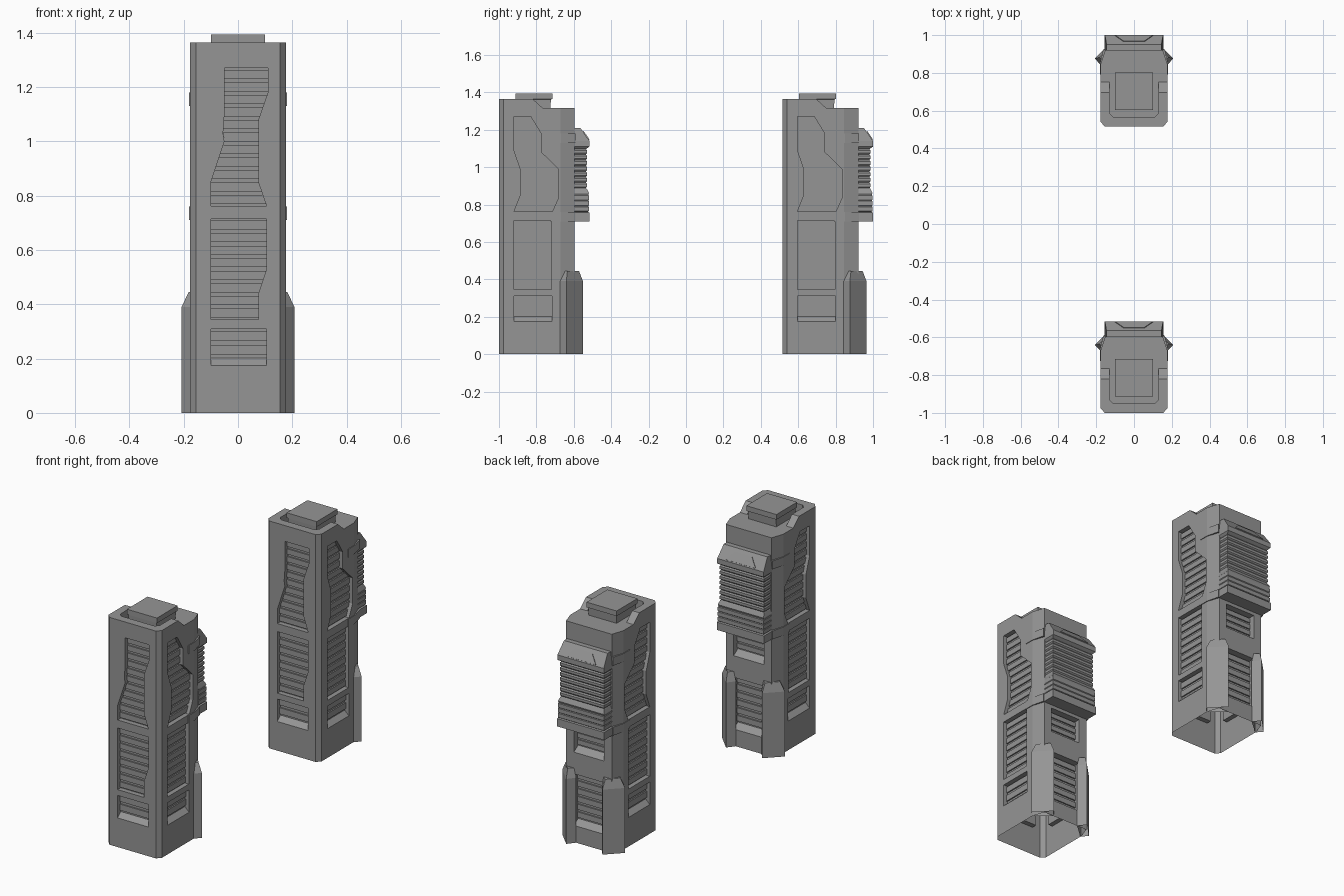
import bpy, bmesh

if "Cube" in bpy.data.objects:
    bpy.data.objects.remove(bpy.data.objects["Cube"])

SPACING = 1.516      # distance between the two towers
W, BACK = 0.177, 0.405
parts = []
grey = bpy.data.materials.new('dark_grey')
grey.diffuse_color = (0.3, 0.3, 0.3, 1)
grey.use_nodes = True
grey.node_tree.nodes["Principled BSDF"].inputs["Base Color"].default_value = grey.diffuse_color


def solids(name, lofts, open_bottom=False, keep=True):
    """Each loft is a list of equal-length point rings, capped at both ends."""
    bm = bmesh.new()
    for rings in lofts:
        vs = [[bm.verts.new(p) for p in r] for r in rings]
        n = len(vs[0])
        for a, b in zip(vs, vs[1:]):
            for i in range(n):
                j = (i + 1) % n
                bm.faces.new((a[i], a[j], b[j], b[i]))
        bm.faces.new(vs[0][::-1])
        bm.faces.new(vs[-1])
    bmesh.ops.recalc_face_normals(bm, faces=bm.faces[:])
    if open_bottom:
        drop_bottom(bm)
    me = bpy.data.meshes.new(name)
    bm.to_mesh(me)
    bm.free()
    me.materials.append(grey)
    ob = bpy.data.objects.new(name, me)
    bpy.context.collection.objects.link(ob)
    if keep:
        parts.append(ob)
    return ob


def drop_bottom(bm):
    low = [f for f in bm.faces if all(abs(v.co.z) < 1e-4 for v in f.verts)]
    bmesh.ops.delete(bm, geom=low, context='FACES')


def flat(plan, z):
    return [(x, y, z) for x, y in plan]


def both(half):
    """Close a half plan (x > 0) into a symmetric outline."""
    return half + [(-x, y) for x, y in reversed(half)]


def rect(w, y0, y1):
    return both([(w, y0), (w, y1)])


# Wall mappings: u along the wall, d into the wall, z up
walls = {
    'front': lambda u, d, z: (u, d, z),
    'right': lambda u, d, z: (W - d, u, z),
    'left': lambda u, d, z: (d - W, u, z),
    'back': lambda u, d, z: (u, BACK - d, z),
}


def box2(u0, u1, z0, z1):
    return [(u0, z1), (u1, z1), (u1, z0), (u0, z0)]


front_panels = [
    [(-.05, 1.27), (.11, 1.27), (.11, 1.18), (.075, 1.08), (.075, .85),
     (.105, .763), (-.1, .763), (-.1, .85), (-.05, 1.0), (-.055, 1.03), (-.05, 1.1)],
    [(-.1, .715), (.105, .715), (.105, .53), (.075, .44), (.075, .345), (-.1, .345)],
    box2(-.1, .105, .175, .31)]
side_panels = [
    [(.08, 1.27), (.17, 1.27), (.225, 1.18), (.225, 1.08), (.318, .99), (.318, .835),
     (.285, .762), (.08, .762), (.115, .85), (.115, .99), (.08, 1.09)],
    box2(.08, .28, .345, .715),
    box2(.08, .283, .175, .31)]
back_panels = [box2(-.1, .1, .54, .69), box2(-.1, .1, .1, .41)]
panels = [('front', p, .03) for p in front_panels]
panels += [(s, p, .028) for s in ('right', 'left') for p in side_panels]
panels += [('back', p, .04) for p in back_panels]


def extent(poly, z):
    us = []
    for (u0, z0), (u1, z1) in zip(poly, poly[1:] + poly[:1]):
        if min(z0, z1) <= z <= max(z0, z1) and z0 != z1:
            us.append(u0 + (u1 - u0) * (z - z0) / (z1 - z0))
    return min(us), max(us)


# Main shell: chamfered plan, then roof step, roof well and wall recesses cut out
plan = both([(.155, 0), (W, .025), (W, .33), (.152, BACK)])
body = solids('tower_body', [[flat(plan, 0), flat(plan, 1.365)]], keep=False)
step = [(.125, 1.415), (.235, 1.315), (.6, 1.315), (.6, 1.415)]
well = both([(.11, .05), (.13, .07), (.13, .32)])
cutters = [
    solids('roof_step_cutter', [[[(x, y, z) for y, z in step] for x in (-.3, .3)]], keep=False),
    solids('roof_well_cutter', [[flat(well, 1.315), flat(well, 1.45)]], keep=False),
    solids('recess_cutter', [[[walls[s](u, d, z) for u, z in p] for d in (-.05, dep)]
                             for s, p, dep in panels], keep=False)]
for c in cutters:
    c.hide_render = True
    m = body.modifiers.new(c.name, 'BOOLEAN')
    m.operation, m.solver, m.object = 'DIFFERENCE', 'EXACT', c
dg = bpy.context.evaluated_depsgraph_get()
bm = bmesh.new()
bm.from_mesh(bpy.data.meshes.new_from_object(body.evaluated_get(dg)))
drop_bottom(bm)                      # the shell is open underneath
body.modifiers.clear()
bm.to_mesh(body.data)
bm.free()
for c in cutters:
    bpy.data.objects.remove(c)
parts.append(body)

# Louvre slats and sloped sills inside the recesses
for s, poly, dep in panels:
    f = walls[s]
    lo, hi = min(z for _, z in poly), max(z for _, z in poly)
    lofts = []
    if hi - lo < .2 or s == 'back':
        tri = [(0, lo), (dep, lo), (dep, lo + .027)]
        lofts.append([[f(u, d, z) for d, z in tri] for u in extent(poly, lo + .01)])
        lo += .03
    n = max(2, round((hi - lo) / .045))
    pitch = (hi - lo) / n
    for i in range(n):
        z0, z1 = lo + pitch * (i + .15), lo + pitch * (i + .85)
        (a0, a1), (b0, b1) = extent(poly, z0), extent(poly, z1)
        quad = [(a0, z0), (a1, z0), (b1, z1), (b0, z1)]
        lofts.append([[f(u, d, z) for u, z in quad] for d in (dep, dep - .008)])
    solids(s + '_louvres', lofts)

# Roof hatch: neck with a slightly wider lid
hatch = [(.092, .095, .275, 1.315), (.094, .093, .278, 1.362), (.1, .088, .285, 1.364), (.1, .088, .285, 1.395)]
solids('roof_hatch', [[flat(rect(w, y0, y1), z) for w, y0, y1, z in hatch]])

# Ribbed pod on the back wall: (half width, outer y, z) from the bottom up
pod = [(.157, .484, .71), (.157, .484, .757), (.148, .474, .76)]
for i in range(3):
    z = .765 + i * .03
    pod += [(.153, .481, z), (.153, .481, z + .023), (.15, .477, z + .026)]
pod += [(.153, .481, .862), (.145, .469, .885)]
for i in range(7):
    z = .888 + i * .03
    pod += [(.142, .465, z), (.147, .471, z + .007), (.147, .471, z + .022), (.142, .465, z + .029)]
pod += [(.148, .474, 1.103), (.154, .484, 1.11), (.154, .484, 1.14), (.145, .435, 1.21)]
solids('back_pod', [[flat(rect(w, BACK, d), z) for w, d, z in pod]])

# Trapezoid plate on the sloping pod hood
plate = [(-.1, .48, 1.145), (.1, .48, 1.145), (.055, .449, 1.19), (-.055, .449, 1.19)]
solids('pod_hood_plate', [[[(x, y + k * .7, z + k * .5) for x, y, z in plate] for k in (-.01, .006)]])

# Straps around the back corners, and buttress fins at the base
strap = [(W, .275), (W + .004, .275), (W + .004, .333), (.162, .41), (.152, BACK), (W, .33)]
fin = [(.176, .326), (.208, .36), (.12, .449), (.085, .404)]
tip = [(.16, .345), (.182, .366), (.125, .428), (.098, .404)]
for side, sx in (('right', 1), ('left', -1)):
    mir = lambda pts: [(sx * x, y) for x, y in pts]
    solids(side + '_straps', [[flat(mir(strap), z), flat(mir(strap), z + .05)] for z in (.71, 1.13)])
    solids(side + '_fin', [[flat(mir(fin), 0), flat(mir(fin), .39), flat(mir(tip), .445)]], open_bottom=True)

# Place the first tower at the front and copy it to the back
for ob in parts:
    ob.location.y = -1
    twin = ob.copy()
    twin.name = 'rear_' + ob.name
    twin.location.y = -1 + SPACING
    bpy.context.collection.objects.link(twin)
